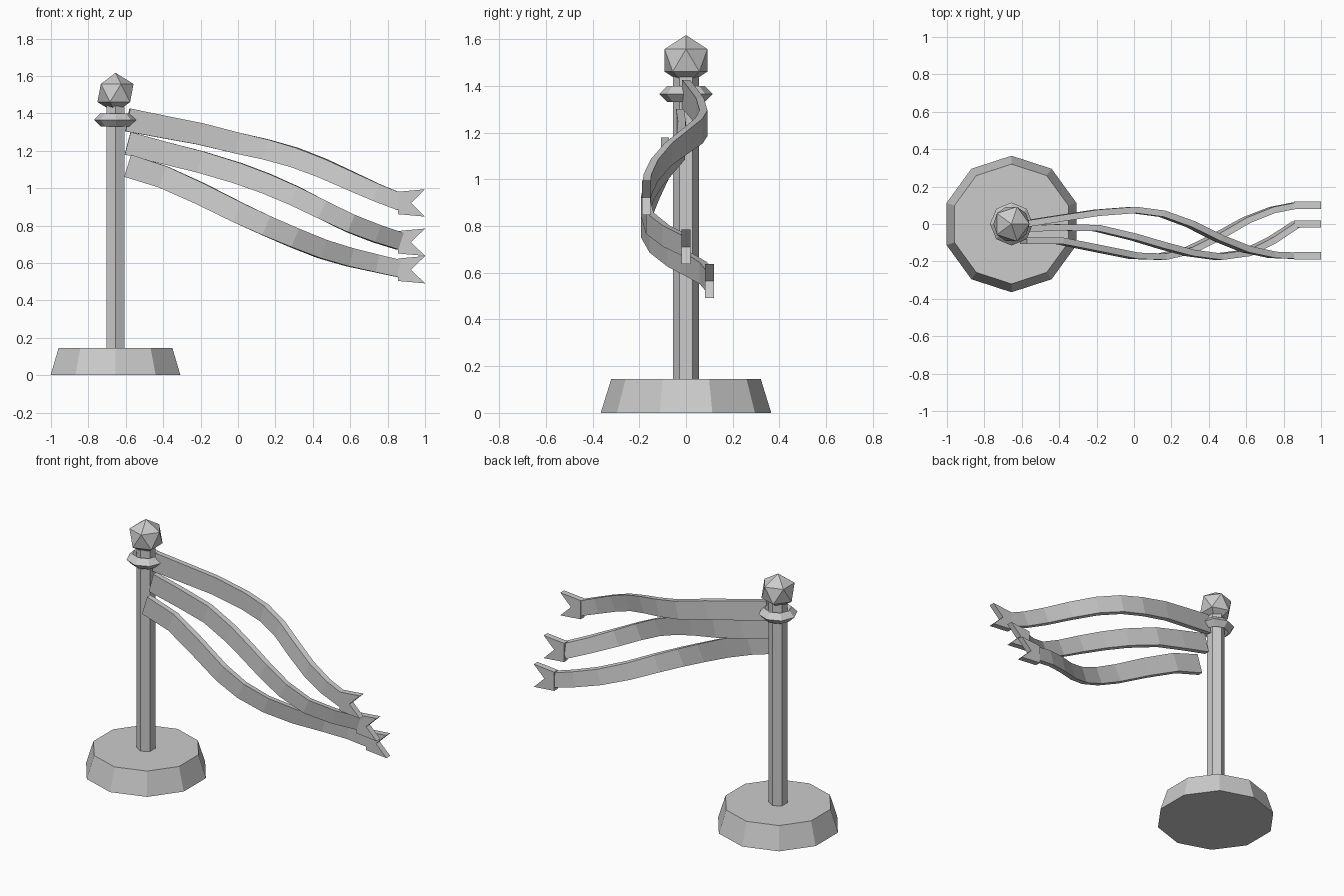
import bpy, bmesh
from mathutils import Vector

old = bpy.data.objects.get("Cube")
if old:
    bpy.data.objects.remove(old, do_unlink=True)

GREY = (0.6, 0.6, 0.6, 1)
mat = bpy.data.materials.new("plain grey")
mat.use_nodes = True
mat.diffuse_color = GREY
mat.node_tree.nodes["Principled BSDF"].inputs["Base Color"].default_value = GREY

POLE_X = -0.655


def finish(bm, name):
    bmesh.ops.recalc_face_normals(bm, faces=bm.faces)
    mesh = bpy.data.meshes.new(name)
    bm.to_mesh(mesh)
    bm.free()
    mesh.materials.append(mat)
    obj = bpy.data.objects.new(name, mesh)
    bpy.context.collection.objects.link(obj)
    return obj


def frustum(name, sides, r_bottom, r_top, z0, z1):
    """Upright prism with a corner pointing along +y."""
    bm = bmesh.new()
    bmesh.ops.create_cone(bm, cap_ends=True, segments=sides, radius1=r_bottom,
                          radius2=r_top, depth=z1 - z0)
    finish(bm, name).location = (POLE_X, 0, (z0 + z1) / 2)


def bridge(bm, rings, closed=False):
    """Skin a list of vertex loops."""
    for a, b in zip(rings, rings[1:] + rings[:1] if closed else rings[1:]):
        n = len(a)
        for i in range(n):
            j = (i + 1) % n
            bm.faces.new((a[i], a[j], b[j], b[i]))


# Base and pole
frustum("base", 10, 0.365, 0.32, 0, 0.145)
frustum("pole", 6, 0.055, 0.055, 0.14, 1.45)

# Collar: diamond section swept round the pole
bpy.ops.mesh.primitive_torus_add(major_segments=8, minor_segments=4,
                                 major_radius=0.08, minor_radius=0.035,
                                 location=(POLE_X, 0, 1.365))
bpy.context.object.name = "collar"
bpy.context.object.data.materials.append(mat)

# Finial
bm = bmesh.new()
bmesh.ops.create_icosphere(bm, subdivisions=1, radius=0.108)
finish(bm, "finial").location = (POLE_X, 0, 1.509)

# Streamers: wavy tapered strips that share the same x stations
STATIONS = (-.59, -.4, -.2, 0, .15, .3, .45, .6, .74, .87)
STREAMERS = {
    "upper": ((0, .03, .06, .075, .055, 0, -.075, -.135, -.165, -.17),
              (1.365, 1.328, 1.29, 1.24, 1.207, 1.165, 1.108, 1.04, .977, .925)),
    "middle": ((-.025, -.018, -.022, -.07, -.115, -.155, -.175, -.155, -.085, 0),
               (1.24, 1.19, 1.14, 1.08, 1.025, .96, .885, .812, .757, .715)),
    "lower": ((-.09, -.09, -.13, -.17, -.175, -.14, -.065, .02, .075, .1),
              (1.12, 1.06, .97, .87, .8, .735, .675, .63, .598, .568)),
}
HALF_THICK = 0.017


def streamer(name, ys, zs):
    pts = [Vector(p) for p in zip(STATIONS, ys, zs)]
    last = len(pts) - 1
    bm = bmesh.new()
    rings = []
    for i, p in enumerate(pts):
        t = pts[min(i + 1, last)] - pts[max(i - 1, 0)]
        up = Vector((-t.z, 0, t.x)).normalized() * (0.062 - 0.016 * i / last)
        side = Vector((-t.y, t.x, 0)).normalized() * HALF_THICK
        rings.append([bm.verts.new(p + up * u + side * s)
                      for u, s in ((1, 1), (1, -1), (-1, -1), (-1, 1))])
    bridge(bm, rings)
    bm.faces.new(rings[0])
    bm.faces.new(rings[-1])
    finish(bm, name + "_streamer")


def tail(name, y, z):
    """Swallow-tail end plate, built as two halves about the notch."""
    bm = bmesh.new()
    outline = ((.855, -.06), (1, -.073), (.925, 0), (1, .073), (.855, .06), (.855, 0))
    front, back = [[bm.verts.new((x, y + s, z + dz)) for x, dz in outline]
                   for s in (-0.019, 0.019)]
    bridge(bm, [front, back])
    for ring in (front, back):
        bm.faces.new([ring[i] for i in (0, 1, 2, 5)])
        bm.faces.new([ring[i] for i in (5, 2, 3, 4)])
    finish(bm, name + "_streamer_tail")


for name, (ys, zs) in STREAMERS.items():
    streamer(name, ys, zs)
    tail(name, ys[-1], zs[-1] - 0.004)
